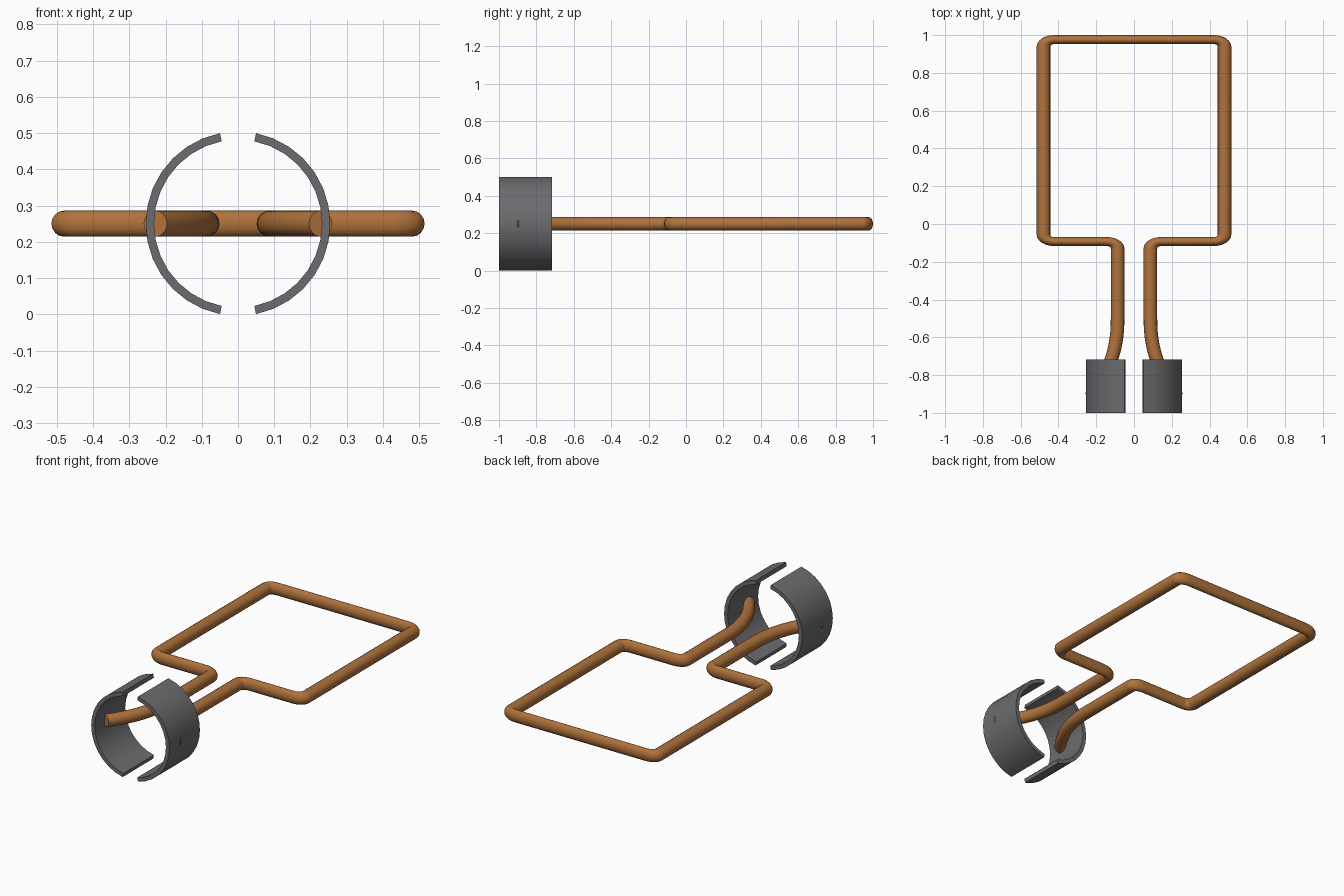
import bpy, bmesh, math
from mathutils import Vector

if "Cube" in bpy.data.objects:
    bpy.data.objects.remove(bpy.data.objects["Cube"])

AXIS_Z = 0.25
SQUASH = 0.66      # wire section is flattened along y
WIRE_R = 0.036


def material(name, color):
    m = bpy.data.materials.new(name)
    m.diffuse_color = (*color, 1)
    m.use_nodes = True
    m.node_tree.nodes["Principled BSDF"].inputs["Base Color"].default_value = m.diffuse_color
    return m


def finish(obj, mat):
    obj.data.materials.append(mat)
    bpy.ops.object.select_all(action='DESELECT')
    obj.select_set(True)
    bpy.context.view_layer.objects.active = obj
    bpy.ops.object.shade_smooth_by_angle(angle=math.radians(40))


def round_corner(prev, corner, nxt, r=0.055, steps=6):
    """Arc of radius r replacing a right-angled corner."""
    a, b = (prev - corner).normalized(), (nxt - corner).normalized()
    centre = corner + (a + b) * r
    angles = [math.pi / 2 * i / steps for i in range(steps + 1)]
    return [centre - b * r * math.cos(t) - a * r * math.sin(t) for t in angles]


copper = material("copper", (0.43, 0.17, 0.045))
steel = material("dark_grey", (0.15, 0.15, 0.16))

# Wire path, right half: flared tail, leg, then the rectangular loop
tail = []
for i in range(13):
    u = 1 - i / 12
    tail.append(Vector((0.087 + 0.141 * u ** 2.28, (-0.5 - 0.41 * u) / SQUASH, 0)))
keys = [tail[-1]] + [Vector((x, y / SQUASH, 0)) for x, y in
                     [(0.087, -0.093), (0.479, -0.093), (0.479, 0.976), (0, 0.976)]]
half = tail[:]
for i in range(1, 4):
    half += round_corner(keys[i - 1], keys[i], keys[i + 1])
path = half + [Vector((-p.x, p.y, 0)) for p in reversed(half)]

# Coil wire
curve = bpy.data.curves.new("coil_wire", 'CURVE')
curve.dimensions = '3D'
curve.bevel_depth = WIRE_R
curve.bevel_resolution = 6
curve.use_fill_caps = True
spline = curve.splines.new('POLY')
spline.points.add(len(path) - 1)
for pt, co in zip(spline.points, path):
    pt.co = (*co, 1)
wire = bpy.data.objects.new("coil_wire", curve)
bpy.context.collection.objects.link(wire)
wire.scale.y = SQUASH
wire.location.z = AXIS_Z
wire.select_set(True)
bpy.context.view_layer.objects.active = wire
bpy.ops.object.convert(target='MESH')
bpy.ops.object.transform_apply(location=True, rotation=False, scale=True)
finish(bpy.context.object, copper)


# Split ring halves: arc profile extruded along y
def ring_half(name, side):
    outer, inner, y0, y1, segs = 0.2545, 0.2315, -1.0, -0.717, 14
    gap = math.radians(11.25)
    bm = bmesh.new()
    rows = []
    for i in range(segs + 1):
        a = gap + (math.pi - 2 * gap) * i / segs
        rows.append([bm.verts.new((side * r * math.sin(a), y, AXIS_Z + r * math.cos(a)))
                     for r, y in ((outer, y0), (outer, y1), (inner, y1), (inner, y0))])
    for p, q in zip(rows, rows[1:]):
        for j in range(4):
            k = (j + 1) % 4
            bm.faces.new((p[j], p[k], q[k], q[j]))
    bm.faces.new(rows[0])
    bm.faces.new(rows[-1])
    bmesh.ops.recalc_face_normals(bm, faces=bm.faces)
    mesh = bpy.data.meshes.new(name)
    bm.to_mesh(mesh)
    bm.free()
    obj = bpy.data.objects.new(name, mesh)
    bpy.context.collection.objects.link(obj)
    finish(obj, steel)


ring_half("split_ring_right", 1)
ring_half("split_ring_left", -1)
